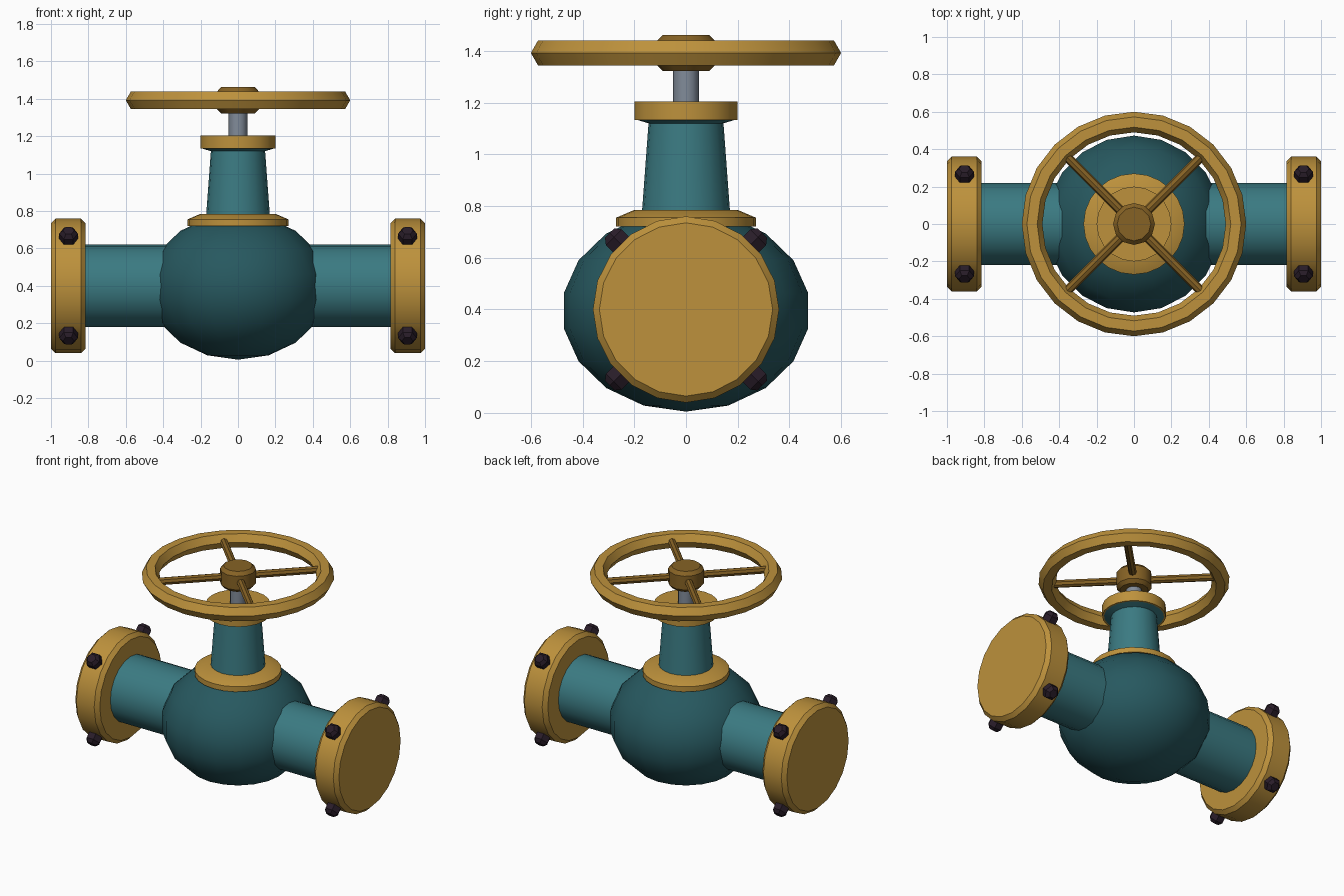
import bpy, bmesh, math
from mathutils import Matrix, Vector

if "Cube" in bpy.data.objects:
    bpy.data.objects.remove(bpy.data.objects["Cube"], do_unlink=True)


def make_material(name, rgb):
    m = bpy.data.materials.new(name)
    m.use_nodes = True
    m.diffuse_color = (*rgb, 1)
    m.node_tree.nodes["Principled BSDF"].inputs["Base Color"].default_value = (*rgb, 1)
    return m


teal = make_material("teal paint", (0.043, 0.195, 0.223))
dark_teal = make_material("dark teal paint", (0.02, 0.098, 0.115))
gold = make_material("gold", (0.51, 0.285, 0.045))
bronze = make_material("dark bronze", (0.24, 0.123, 0.018))
steel = make_material("steel", (0.22, 0.26, 0.32))
bolt_dark = make_material("bolt black", (0.022, 0.012, 0.022))


def finish(name, bm, mat, matrix):
    bmesh.ops.recalc_face_normals(bm, faces=bm.faces)
    mesh = bpy.data.meshes.new(name)
    bm.to_mesh(mesh)
    bm.free()
    mesh.materials.append(mat)
    ob = bpy.data.objects.new(name, mesh)
    bpy.context.collection.objects.link(ob)
    ob.matrix_world = matrix
    bpy.ops.object.select_all(action='DESELECT')
    ob.select_set(True)
    bpy.context.view_layer.objects.active = ob
    bpy.ops.object.shade_smooth_by_angle(angle=math.radians(31))
    return ob


def lathe(name, profile, sides, mat, matrix=Matrix(), loop=False):
    """Turn (radius, height) points about local z; cap the ends or close the loop."""
    bm = bmesh.new()
    rings = []
    for r, h in profile:
        angles = [math.tau * i / sides for i in range(sides)]
        rings.append([bm.verts.new((r * math.cos(a), r * math.sin(a), h)) for a in angles])
    pairs = list(zip(rings, rings[1:]))
    if loop:
        pairs.append((rings[-1], rings[0]))
    else:
        bm.faces.new(rings[0])
        bm.faces.new(rings[-1])
    for low, high in pairs:
        for i in range(sides):
            j = (i + 1) % sides
            bm.faces.new((low[i], low[j], high[j], high[i]))
    return finish(name, bm, mat, matrix)


def at(x, y, z):
    return Matrix.Translation((x, y, z))


AXIS_Z = 0.4

# Rounded valve body
bm = bmesh.new()
bmesh.ops.create_uvsphere(bm, u_segments=20, v_segments=9, radius=1)
bmesh.ops.scale(bm, vec=(0.48, 0.48, 0.39), verts=bm.verts)
finish("valve_body", bm, dark_teal, at(0, 0, 0.395))

# Pipes, end flanges and their radial bolts
for side, sign in (("left", 1), ("right", -1)):
    turn = at(0, 0, AXIS_Z) @ Matrix.Rotation(sign * math.pi / 2, 4, 'Y')
    lathe(side + "_pipe", [(0.22, 0.2), (0.22, 0.85)], 20, teal, turn)
    lathe(side + "_flange",
          [(0.335, 0.815), (0.36, 0.84), (0.36, 0.975), (0.335, 1.0)], 20, gold, turn)
    for k in range(4):
        spin = Matrix.Rotation(math.pi / 4 + k * math.pi / 2, 4, 'X')
        lathe(f"{side}_flange_bolt_{k + 1}",
              [(0.05, 0.34), (0.05, 0.395), (0.03, 0.417)], 6, bolt_dark,
              at(sign * 0.906, 0, AXIS_Z) @ spin)

# Bonnet, its base flange and the gland collar
lathe("bonnet_flange", [(0.27, 0.72), (0.27, 0.755), (0.2, 0.785)], 24, gold)
lathe("bonnet", [(0.173, 0.74), (0.145, 1.12), (0.195, 1.135)], 20, teal)
lathe("gland_collar", [(0.2, 1.133), (0.2, 1.205)], 20, gold)
lathe("stem", [(0.05, 1.19), (0.05, 1.34)], 12, steel)

# Handwheel: hexagonal rim, hub and four diagonal spokes
WHEEL_Z = 1.392
rim = [(0.545 + 0.055 * math.cos(k * math.pi / 3), 0.055 * math.sin(k * math.pi / 3))
       for k in range(6)]
lathe("handwheel_rim", rim, 24, gold, at(0, 0, WHEEL_Z), loop=True)
lathe("handwheel_hub",
      [(0.09, -0.07), (0.112, -0.047), (0.112, 0.047), (0.09, 0.07)], 12, bronze,
      at(0, 0, WHEEL_Z))
for k in range(4):
    direction = (Matrix.Rotation(math.pi / 4 + k * math.pi / 2, 4, 'Z')
                 @ Matrix.Rotation(math.pi / 2, 4, 'Y'))
    lathe(f"handwheel_spoke_{k + 1}", [(0.025, 0.08), (0.025, 0.52)], 8, bronze,
          at(0, 0, WHEEL_Z) @ direction)
